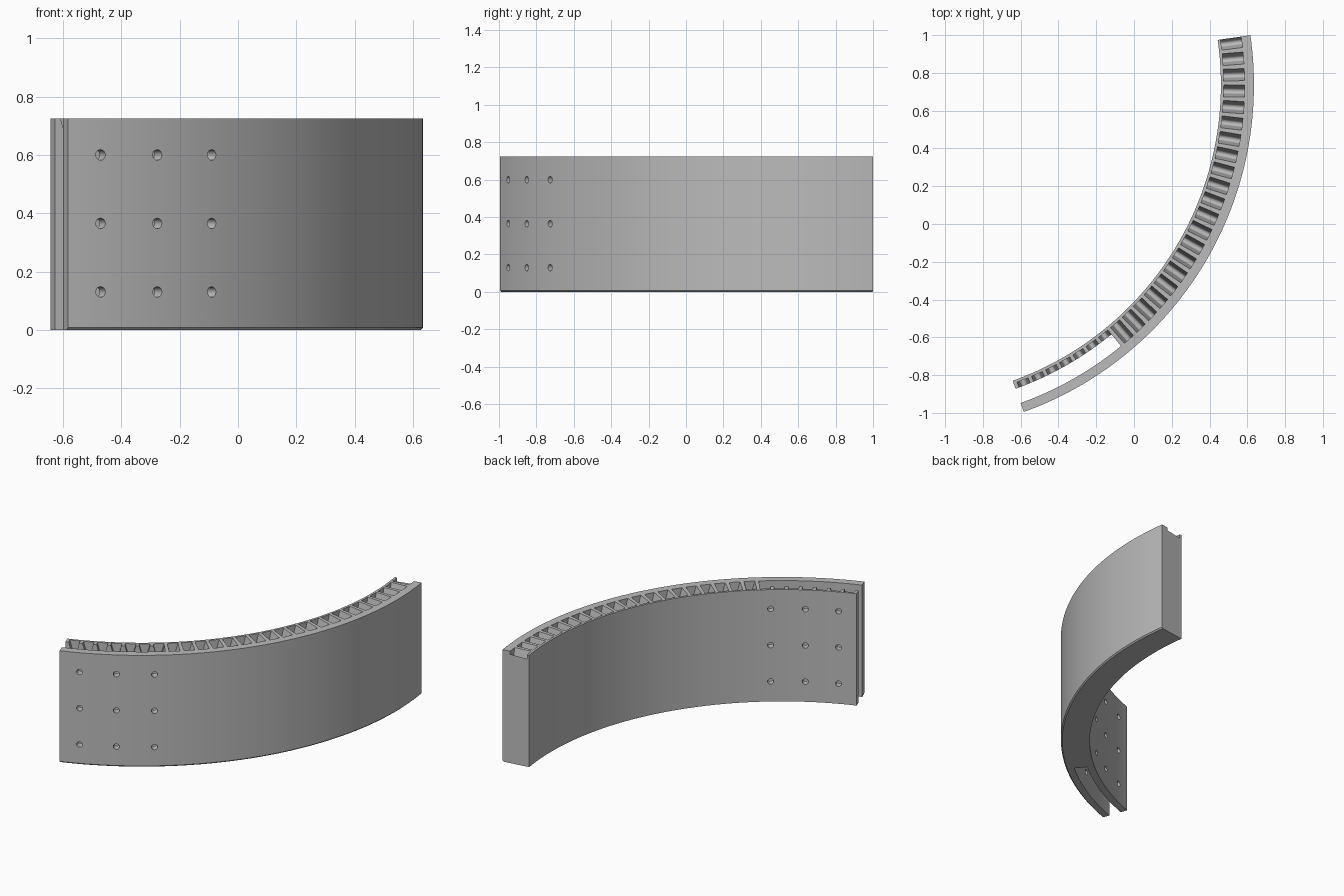
import bpy, bmesh
from math import radians, sin, cos, pi
from mathutils import Matrix, Vector

cube = bpy.data.objects.get("Cube")
if cube:
    bpy.data.objects.remove(cube)

CENTRE = Vector((-1.205, 0.737, 0))     # axis of the arc
HEIGHT = 0.725
R_IN, R_OUT = 1.665, 1.84
A_START, A_END = -70.25, 8.2            # degrees
PITCH, FIRST, COUNT = 2.81, 7.35, 28    # groove spacing

grey = bpy.data.materials.new("mid_grey")
grey.use_nodes = True
grey.diffuse_color = (0.5, 0.5, 0.5, 1)
grey.node_tree.nodes["Principled BSDF"].inputs["Base Color"].default_value = (0.5, 0.5, 0.5, 1)


def finish(bm, name):
    bmesh.ops.recalc_face_normals(bm, faces=bm.faces)
    mesh = bpy.data.meshes.new(name)
    bm.to_mesh(mesh)
    bm.free()
    mesh.materials.append(grey)
    obj = bpy.data.objects.new(name, mesh)
    bpy.context.collection.objects.link(obj)
    return obj


def loft(bm, rings):
    """Skin closed rings of points and cap both ends."""
    rows = [[bm.verts.new(p) for p in ring] for ring in rings]
    n = len(rows[0])
    for a, b in zip(rows, rows[1:]):
        for i in range(n):
            bm.faces.new((a[i], a[(i + 1) % n], b[(i + 1) % n], b[i]))
    bm.faces.new(rows[0])
    bm.faces.new(rows[-1])


def swept(name, section, a0, a1, steps):
    """Sweep an (r, z) section round the axis."""
    bm = bmesh.new()
    rings = []
    for i in range(steps + 1):
        a = radians(a0 + (a1 - a0) * i / steps)
        rings.append([CENTRE + Vector((r * cos(a), r * sin(a), z)) for r, z in section])
    loft(bm, rings)
    return finish(bm, name)


def radial_prism(bm, outline, r0, r1, angle):
    """Extrude a (tangent, z) outline outward along a radius."""
    place = Matrix.Translation(CENTRE) @ Matrix.Rotation(radians(angle), 4, 'Z')
    loft(bm, [[place @ Vector((r, t, z)) for t, z in outline] for r in (r0, r1)])


def cut(target, cutter):
    cutter.hide_render = True
    mod = target.modifiers.new("cut", 'BOOLEAN')
    mod.operation = 'DIFFERENCE'
    mod.solver = 'EXACT'
    mod.object = cutter
    bpy.context.view_layer.objects.active = target
    bpy.ops.object.modifier_apply(modifier=mod.name)
    bpy.data.objects.remove(cutter)


# Curved body with a small chamfer along the outer bottom edge
body = swept("curved_segment",
             [(R_IN, 0), (R_OUT - 0.008, 0), (R_OUT, 0.008), (R_OUT, HEIGHT), (R_IN, HEIGHT)],
             A_START, A_END, 72)

# Open slot separating the two flanges at one end
cut(body, swept("slot_cutter", [(1.71, -0.1), (1.79, -0.1), (1.79, 0.9), (1.71, 0.9)],
                A_START - 2, -50.6, 20))

# Tapered round-bottomed grooves in the top
outline = [(0.037, HEIGHT + 0.02), (-0.037, HEIGHT + 0.02)]
outline += [(-0.016 * cos(pi * i / 8), HEIGHT - 0.06 - 0.016 * sin(pi * i / 8)) for i in range(9)]
bm = bmesh.new()
for k in range(COUNT):
    angle = FIRST - k * PITCH
    radial_prism(bm, outline, 1.68, 1.79 if angle > -50 else 1.75, angle)
cut(body, finish(bm, "groove_cutter"))

# Bolt holes through both flanges
bm = bmesh.new()
for angle in (-66.5, -59.7, -52.7):
    for z in (0.13, 0.365, 0.6):
        circle = [(0.018 * cos(pi * i / 10), z + 0.018 * sin(pi * i / 10)) for i in range(20)]
        radial_prism(bm, circle, 1.6, 1.9, angle)
cut(body, finish(bm, "hole_cutter"))

bpy.ops.object.select_all(action='DESELECT')
body.select_set(True)
bpy.context.view_layer.objects.active = body
bpy.ops.object.shade_smooth_by_angle(angle=radians(25))
